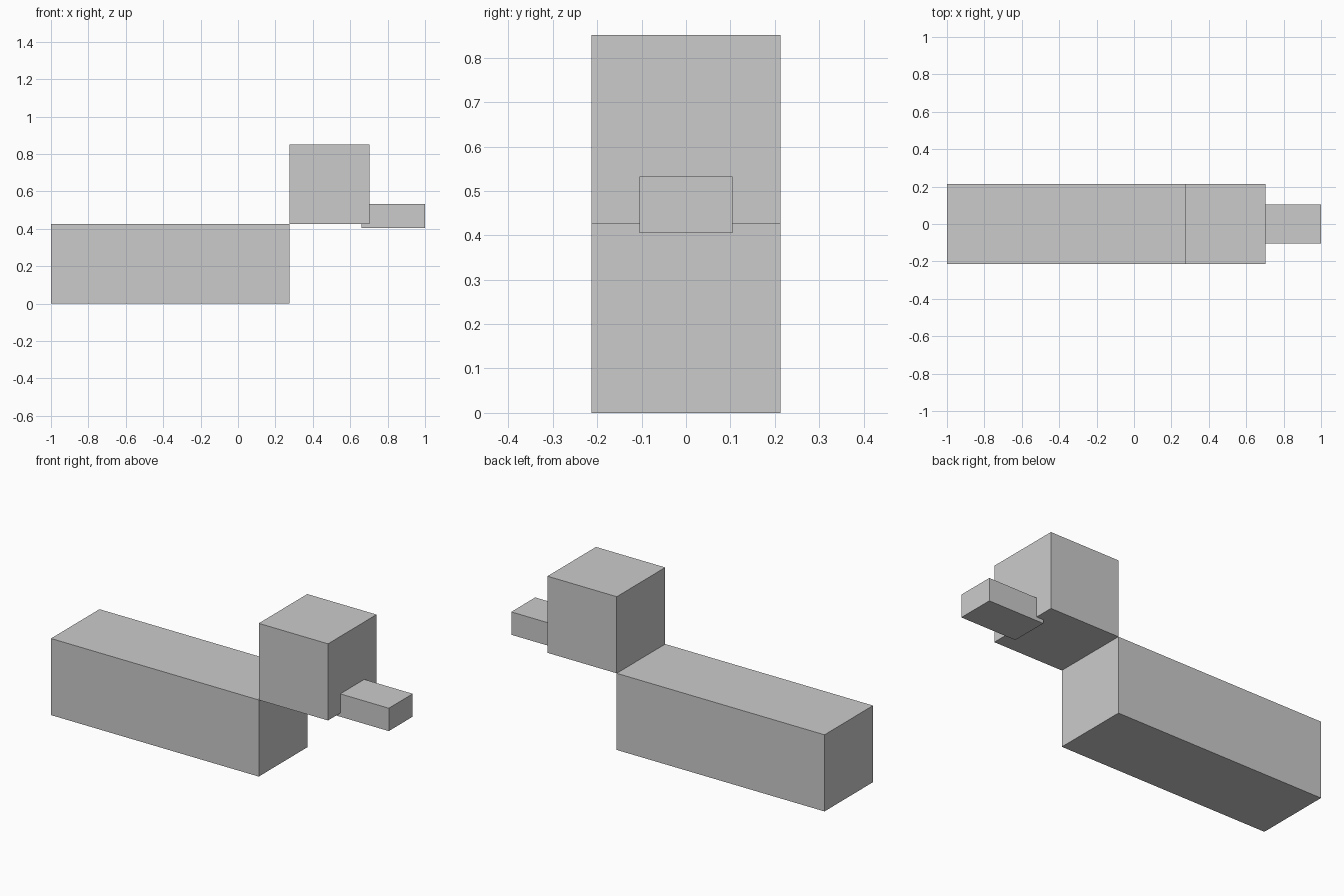
import bpy

# Remove the default cube
default = bpy.data.objects.get("Cube")
if default:
    bpy.data.objects.remove(default, do_unlink=True)

# Single plain grey
grey = bpy.data.materials.new("light_grey")
grey.use_nodes = True
colour = (0.6, 0.6, 0.6, 1)
grey.diffuse_color = colour
grey.node_tree.nodes["Principled BSDF"].inputs["Base Color"].default_value = colour


def box(name, x_range, half_width, z_range):
    """Box centred on y = 0, spanning the given x and z ranges."""
    (x0, x1), (z0, z1) = x_range, z_range
    bpy.ops.mesh.primitive_cube_add(size=1)
    obj = bpy.context.object
    obj.name = obj.data.name = name
    centre = ((x0 + x1) / 2, 0, (z0 + z1) / 2)
    size = (x1 - x0, 2 * half_width, z1 - z0)
    for v in obj.data.vertices:
        v.co = [c + s * p for c, s, p in zip(centre, size, v.co)]
    obj.data.materials.append(grey)
    return obj


SIDE = 0.4255           # edge of the cubic head and of the body's section
NECK = -1 + 3 * SIDE    # the body is three head lengths long

box("body", (-1, NECK), SIDE / 2, (0, SIDE))
box("head", (NECK, NECK + SIDE), SIDE / 2, (SIDE, 2 * SIDE))
# Snout is sunk slightly into the head and hangs just below it
box("snout", (0.66, 1), 0.105, (0.405, 0.532))
